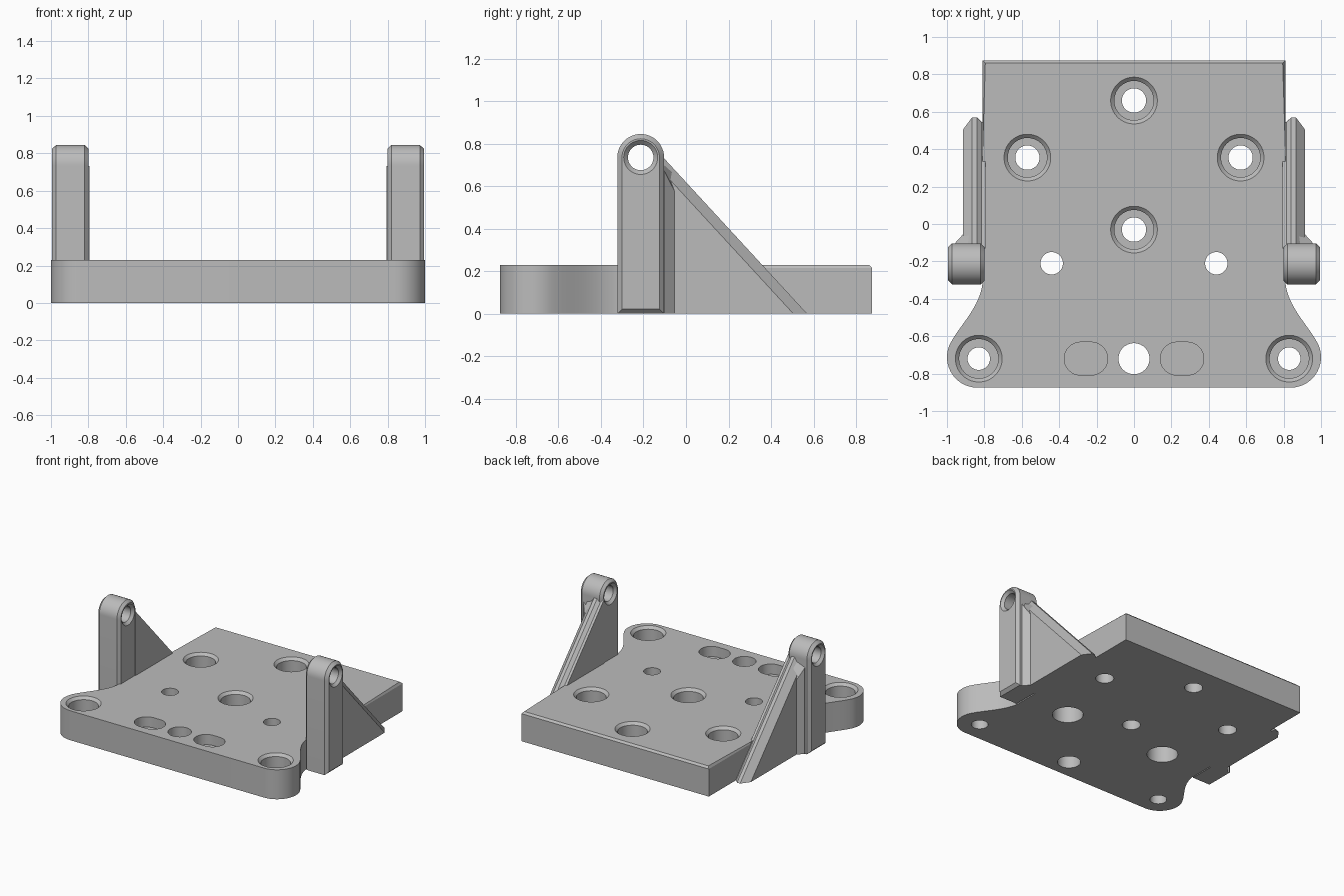
import bpy, bmesh, math
from math import sin, cos, pi

if "Cube" in bpy.data.objects:
    bpy.data.objects.remove(bpy.data.objects["Cube"])

grey = bpy.data.materials.new("plain_grey")
grey.diffuse_color = (0.5, 0.5, 0.5, 1)
grey.use_nodes = True
grey.node_tree.nodes["Principled BSDF"].inputs["Base Color"].default_value = grey.diffuse_color


def finish(name, bm):
    bmesh.ops.recalc_face_normals(bm, faces=bm.faces)
    me = bpy.data.meshes.new(name)
    bm.to_mesh(me)
    bm.free()
    ob = bpy.data.objects.new(name, me)
    bpy.context.collection.objects.link(ob)
    me.materials.append(grey)
    return ob


def loft(bm, loops):
    """Skin a closed solid through matching loops of points."""
    rings = [[bm.verts.new(p) for p in lp] for lp in loops]
    for a, b in zip(rings, rings[1:]):
        for i in range(len(a)):
            j = (i + 1) % len(a)
            bm.faces.new((a[i], a[j], b[j], b[i]))
    bm.faces.new(rings[0][::-1])
    bm.faces.new(rings[-1])
    return rings


def circle(x, y, z, r, stretch=0, n=48):
    """Horizontal circle, or a slot when stretched in x."""
    pts = []
    for i in range(n):
        a = 2 * pi * (i + 0.5) / n
        pts.append((x + r * cos(a) + math.copysign(stretch, cos(a)), y + r * sin(a), z))
    return pts


def smooth(ob):
    bpy.ops.object.select_all(action='DESELECT')
    ob.select_set(True)
    bpy.context.view_layer.objects.active = ob
    bpy.ops.object.shade_smooth_by_angle(angle=math.radians(25))


def cut(ob, cutter):
    mod = ob.modifiers.new("holes", 'BOOLEAN')
    mod.object = cutter
    mod.operation = 'DIFFERENCE'
    mod.solver = 'EXACT'
    bpy.context.view_layer.objects.active = ob
    bpy.ops.object.modifier_apply(modifier=mod.name)
    bpy.data.objects.remove(cutter)


# Base plate outline: narrow back, flared front with rounded ears
TOP = 0.23
half = [(0.81, 0.875), (0.81, 0.37), (0.81, -0.30)]
p0, p1, p2, p3 = (0.81, -0.32), (0.825, -0.43), (0.90, -0.51), (0.96, -0.60)
for i in range(13):
    t = i / 12
    half.append(tuple((1 - t)**3 * a + 3 * t * (1 - t)**2 * b + 3 * t * t * (1 - t) * c + t**3 * d
                      for a, b, c, d in zip(p0, p1, p2, p3)))
for i in range(17):
    a = math.radians(32 - 122 * i / 16)
    half.append((0.837 + 0.163 * cos(a), -0.712 + 0.163 * sin(a)))
outline = half + [(-x, y) for x, y in reversed(half)]
bm = bmesh.new()
loft(bm, [[(x, y, z) for x, y in outline] for z in (0, TOP)])
back_edges = [e for e in bm.edges if all(v.co.z > 0.1 and v.co.y > 0.36 for v in e.verts)
              and e.calc_length() > 0.1]
bmesh.ops.bevel(bm, geom=back_edges, offset=0.015, segments=1, affect='EDGES')
plate = finish("base_plate", bm)

# Screw holes, counterbores and blind slots
bm = bmesh.new()


def bore(x, y, steps):
    loft(bm, [circle(x, y, z, r) for z, r in steps])


for x, y in [(0, 0.66), (0, -0.03), (-0.57, 0.355), (0.57, 0.355), (-0.83, -0.72), (0.83, -0.72)]:
    r = 0.06 if y < -0.5 else 0.065
    bore(x, y, [(-0.1, r), (0.09, r), (0.09, 0.105), (0.21, 0.105), (TOP, 0.125), (0.3, 0.125)])
for s in (-1, 1):
    bore(s * 0.44, -0.21, [(-0.1, 0.11), (0.14, 0.11), (0.14, 0.06), (0.3, 0.06)])
    loft(bm, [circle(s * 0.257, -0.72, z, 0.088, 0.028) for z in (0.15, 0.3)])
bore(0, -0.72, [(-0.1, 0.083), (0.3, 0.083)])
cut(plate, finish("plate_cutter", bm))
smooth(plate)

# Pivot posts and gussets on both sides
PY, PZ, R = -0.213, 0.735, 0.11


def arch(x, d):
    r = R - d
    pts = [(x, PY - r, d), (x, PY + r, d)]
    return pts + [(x, PY + r * cos(pi * i / 24), PZ + r * sin(pi * i / 24)) for i in range(25)]


def ring(x, r):
    return [(x, PY + r * cos(2 * pi * i / 40), PZ + r * sin(2 * pi * i / 40)) for i in range(40)]


def wedge(x, d):
    return [(x, -0.13, 0), (x, 0.57 - d, 0), (x, -0.13, 0.76 - 1.09 * d)]


def mirrored(s, loops):
    return [[(s * x, y, z) for x, y, z in lp] for lp in loops]


for s, side in ((-1, "left"), (1, "right")):
    # Round-topped post with chamfered rims and a pivot hole
    bm = bmesh.new()
    loft(bm, mirrored(s, [arch(0.80, 0.02), arch(0.82, 0), arch(0.972, 0), arch(0.995, 0.022)]))
    post = finish(side + "_post", bm)
    bm = bmesh.new()
    loft(bm, mirrored(s, [ring(0.7, 0.08), ring(0.80, 0.08), ring(0.82, 0.06),
                          ring(0.975, 0.06), ring(0.995, 0.08), ring(1.1, 0.08)]))
    cut(post, finish("pivot_cutter", bm))
    smooth(post)

    # Sloping gusset with chamfered long edges
    bm = bmesh.new()
    loft(bm, mirrored(s, [wedge(0.795, 0.025), wedge(0.815, 0.025), wedge(0.84, 0),
                          wedge(0.866, 0), wedge(0.914, 0.065)]))
    finish(side + "_gusset", bm)

    # Angled web joining gusset to post
    web = [(0.87, -0.13, 0.73), (0.955, -0.13, 0.70), (0.955, -0.10, 0.67),
           (0.914, -0.055, 0.58), (0.87, -0.055, 0.66)]
    bm = bmesh.new()
    loft(bm, mirrored(s, [[(x, y, 0) for x, y, z in web], web]))
    finish(side + "_web", bm)
